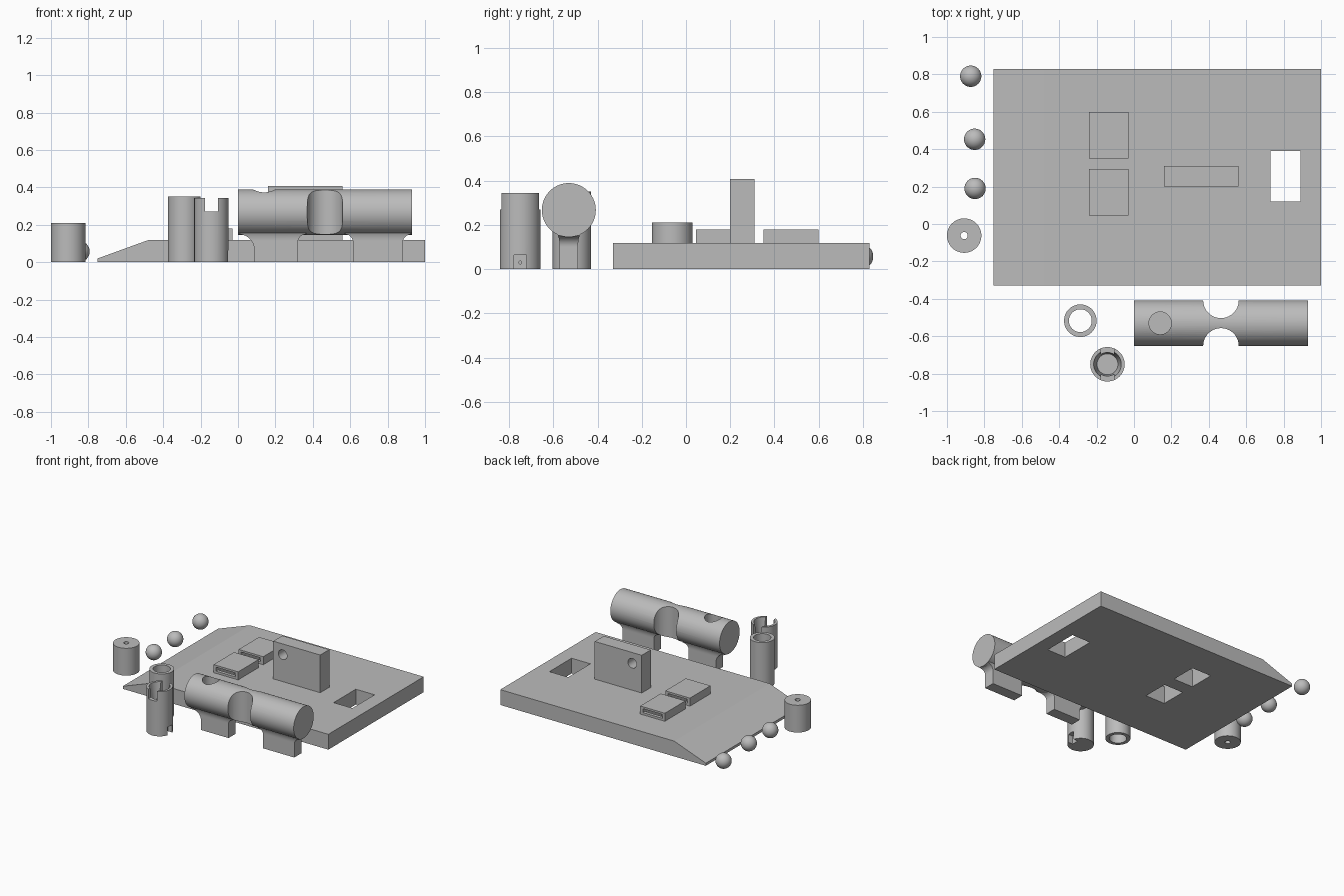
import bpy, bmesh, math
from mathutils import Matrix

if "Cube" in bpy.data.objects:
    bpy.data.objects.remove(bpy.data.objects["Cube"])

grey = bpy.data.materials.new("grey")
grey.diffuse_color = (0.5, 0.5, 0.5, 1)
grey.use_nodes = True
grey.node_tree.nodes["Principled BSDF"].inputs["Base Color"].default_value = grey.diffuse_color


def make(name, bm):
    bmesh.ops.recalc_face_normals(bm, faces=bm.faces)
    mesh = bpy.data.meshes.new(name)
    bm.to_mesh(mesh)
    bm.free()
    mesh.materials.append(grey)
    ob = bpy.data.objects.new(name, mesh)
    bpy.context.collection.objects.link(ob)
    return ob


def box(name, x, y, z):
    bm = bmesh.new()
    bmesh.ops.create_cube(bm, size=1)
    for v in bm.verts:
        v.co = [(a + b) / 2 + c * (b - a) for (a, b), c in zip((x, y, z), v.co)]
    return make(name, bm)


def cyl(name, centre, r, length, axis="Z", r2=None, n=64):
    bm = bmesh.new()
    bmesh.ops.create_cone(bm, cap_ends=True, segments=n, radius1=r,
                          radius2=r if r2 is None else r2, depth=length)
    turn = {"Z": Matrix(), "X": Matrix.Rotation(math.pi / 2, 4, "Y"),
            "Y": Matrix.Rotation(math.pi / 2, 4, "X")}[axis]
    bm.transform(Matrix.Translation(centre) @ turn)
    return make(name, bm)


def cut(ob, *cutters):
    bpy.context.view_layer.objects.active = ob
    for c in cutters:
        mod = ob.modifiers.new("cut", "BOOLEAN")
        mod.operation, mod.solver, mod.object = "DIFFERENCE", "EXACT", c
        bpy.ops.object.modifier_apply(modifier=mod.name)
        bpy.data.objects.remove(c, do_unlink=True)


def smooth(ob):
    bpy.ops.object.select_all(action="DESELECT")
    ob.select_set(True)
    bpy.context.view_layer.objects.active = ob
    bpy.ops.object.shade_smooth_by_angle(angle=math.radians(30))


# Base plate with a ramped edge and a rectangular window
bm = bmesh.new()
profile = [(-0.75, 0), (1, 0), (1, 0.118), (-0.48, 0.118), (-0.75, 0.02)]
face = bm.faces.new([bm.verts.new((x, -0.33, z)) for x, z in profile])
ext = bmesh.ops.extrude_face_region(bm, geom=[face])
bmesh.ops.translate(bm, vec=(0, 1.16, 0),
                    verts=[g for g in ext["geom"] if isinstance(g, bmesh.types.BMVert)])
base = make("base_plate", bm)
cut(base, box("c", (0.73, 0.89), (0.12, 0.39), (-0.1, 0.3)))

# Two hollow housings, open below through the plate and at both ends
for i, (y0, y1) in enumerate([(0.045, 0.295), (0.35, 0.60)]):
    cut(base, box("c", (-0.218, -0.052), (y0 + 0.025, y1 - 0.025), (-0.1, 0.3)))
    housing = box(f"housing_{i}", (-0.24, -0.03), (y0, y1), (0.118, 0.18))
    cut(housing,
        box("c", (-0.218, -0.052), (y0 + 0.025, y1 - 0.025), (0.1, 0.165)),
        box("c", (-0.218, -0.052), (y0 - 0.1, y1 + 0.1), (0.135, 0.165)))

# Upright block with a cross hole
block = box("upright_block", (0.16, 0.56), (0.20, 0.31), (0.118, 0.408))
cut(block, cyl("c", (0.24, 0.25, 0.325), 0.037, 0.4, "Y", n=32))
smooth(block)

# Horizontal barrel: bore, top port and two side bites
CY, CZ = -0.53, 0.267
barrel = cyl("barrel", (0.465, CY, CZ), 0.122, 0.93, "X")
cut(barrel,
    cyl("c", (0.465, CY, CZ), 0.066, 1.2, "X"),
    cyl("c", (0.14, CY, CZ + 0.15), 0.06, 0.3),
    cyl("c", (0.465, CY - 0.122, CZ), 0.095, 0.6),
    cyl("c", (0.465, CY + 0.122, CZ), 0.095, 0.6))
smooth(barrel)


# Legs flare in an arc where they meet the barrel
def arc(z, start, end, size):
    t = min(max((z - start) / (end - start), 0), 1)
    return size * (1 - math.sqrt(1 - t * t))


def leg(name, x0, x1, flare0, flare1):
    bm = bmesh.new()
    previous = None
    for z in [0] + [0.065 + 0.12 * i / 18 for i in range(19)]:
        a = x0 - arc(z, 0.15 - flare0, 0.15, flare0)
        b = x1 + arc(z, 0.15 - flare1, 0.15, flare1)
        h = 0.0425 + arc(z, 0.115, 0.185, 0.045)
        ring = [bm.verts.new((x, CY + y, z)) for x, y in ((a, -h), (b, -h), (b, h), (a, h))]
        if previous:
            for i in range(4):
                j = (i + 1) % 4
                bm.faces.new((previous[i], previous[j], ring[j], ring[i]))
        else:
            bm.faces.new(ring)
        previous = ring
    bm.faces.new(previous)
    smooth(make(name, bm))


leg("leg_left", 0.087, 0.32, 0.085, 0.045)
leg("leg_right", 0.615, 0.88, 0.045, 0.048)

# Open sleeve
sleeve = cyl("sleeve", (-0.287, -0.517, 0.175), 0.087, 0.35)
cut(sleeve, cyl("c", (-0.287, -0.517, 0.175), 0.061, 0.6))
smooth(sleeve)

# Slotted post with a flared socket, a foot notch and a pin hole
PX, PY = -0.142, -0.75
post = cyl("slotted_post", (PX, PY, 0.172), 0.092, 0.344)
cut(post,
    cyl("c", (PX, PY, 0.283), 0.056, 0.126, r2=0.074),
    box("c", (PX - 0.035, PX + 0.035), (PY - 0.2, PY + 0.2), (0.27, 0.5)),
    box("c", (PX + 0.05, PX + 0.2), (PY - 0.028, PY + 0.028), (-0.1, 0.063)),
    cyl("c", (PX + 0.05, PY, 0.03), 0.007, 0.08, "X", n=16))
smooth(post)

# Short drilled roller
roller = cyl("roller", (-0.908, -0.062, 0.105), 0.092, 0.21)
cut(roller, cyl("c", (-0.908, -0.062, 0.105), 0.019, 0.5, n=32))
smooth(roller)

# Loose balls
for i, (x, y) in enumerate([(-0.873, 0.79), (-0.852, 0.453), (-0.85, 0.19)]):
    bm = bmesh.new()
    bmesh.ops.create_uvsphere(bm, u_segments=32, v_segments=16, radius=0.057,
                              matrix=Matrix.Translation((x, y, 0.057)))
    smooth(make(f"ball_{i}", bm))
